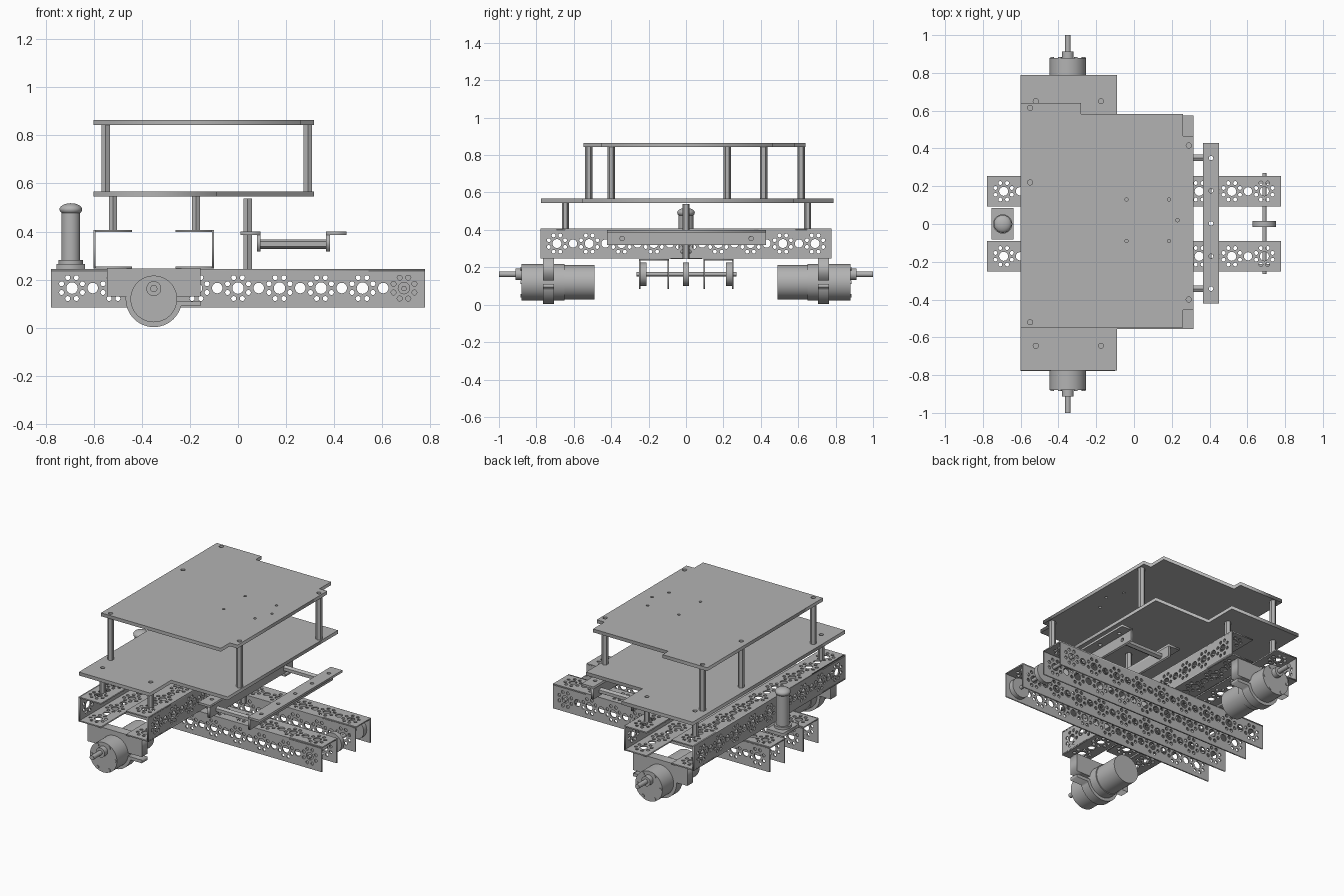
import bpy, bmesh
from math import sin, cos, pi, radians
from mathutils import Matrix, Vector

cube = bpy.data.objects.get("Cube")
if cube:
    bpy.data.objects.remove(cube, do_unlink=True)

metal = bpy.data.materials.new("grey metal")
metal.use_nodes = True
grey = (0.45, 0.45, 0.45, 1)
metal.diffuse_color = grey
metal.node_tree.nodes["Principled BSDF"].inputs["Base Color"].default_value = grey


def add(name, mesh, matrix=Matrix()):
    ob = bpy.data.objects.new(name, mesh)
    bpy.context.collection.objects.link(ob)
    ob.matrix_world = matrix
    if not mesh.materials:
        mesh.materials.append(metal)
    return ob


def arc(r, start, end, n):
    """Points on an arc, angles in degrees."""
    steps = [radians(start + (end - start) * i / n) for i in range(n + 1)]
    return [(r * cos(a), r * sin(a)) for a in steps]


def plate_mesh(name, outline, holes, thick):
    """Flat sheet centred on local z = 0; holes are (x, y, radius)."""
    curve = bpy.data.curves.new(name, "CURVE")
    curve.dimensions = "2D"
    curve.fill_mode = "BOTH"
    curve.extrude = thick / 2
    loops = [outline]
    for x, y, r in holes:
        n = 16 if r > 0.015 else 10
        loops.append([(x + u, y + v) for u, v in arc(r, 0, 360, n)[:-1]])
    for loop in loops:
        s = curve.splines.new("POLY")
        s.points.add(len(loop) - 1)
        for p, (x, y) in zip(s.points, loop):
            p.co = (x, y, 0, 1)
        s.use_cyclic_u = True
    tmp = bpy.data.objects.new(name, curve)
    bpy.context.collection.objects.link(tmp)
    deps = bpy.context.evaluated_depsgraph_get()
    mesh = bpy.data.meshes.new_from_object(tmp.evaluated_get(deps))
    bpy.data.objects.remove(tmp)
    bpy.data.curves.remove(curve)
    bm = bmesh.new()
    bm.from_mesh(mesh)
    bmesh.ops.remove_doubles(bm, verts=bm.verts, dist=1e-5)
    bmesh.ops.recalc_face_normals(bm, faces=bm.faces)
    bm.to_mesh(mesh)
    bm.free()
    mesh.materials.clear()
    return mesh


def rect(x0, x1, y0, y1):
    return [(x0, y0), (x1, y0), (x1, y1), (x0, y1)]


def box(name, x0, x1, y0, y1, z0, z1):
    return add(name, plate_mesh(name, rect(x0, x1, y0, y1), [], z1 - z0),
               Matrix.Translation((0, 0, (z0 + z1) / 2)))


def rod(name, a, b, r, sides=32):
    """Cylinder from point a to point b; six sides stay faceted."""
    a, b = Vector(a), Vector(b)
    bm = bmesh.new()
    bmesh.ops.create_cone(bm, cap_ends=True, segments=sides, radius1=r,
                          radius2=r, depth=(b - a).length)
    mesh = bpy.data.meshes.new(name)
    bm.to_mesh(mesh)
    bm.free()
    if sides > 6:
        mesh.shade_smooth()
        mesh.set_sharp_from_angle(angle=radians(35))
    turn = (b - a).to_track_quat("Z", "Y").to_matrix().to_4x4()
    return add(name, mesh, Matrix.Translation((a + b) / 2) @ turn)


# Perforated U channel, made once: web on top, two hanging flanges
HALF, W, T, PITCH = 0.777, 0.08, 0.008, 0.1725
holes = []
for k in range(-4, 5):
    x = k * PITCH
    holes.append((x, 0, 0.024))
    holes += [(x + u, v, 0.0105) for u, v in arc(0.047, 22.5, 337.5, 7)]
    if k < 4:
        holes.append((x + PITCH / 2, 0, 0.022))
strip = plate_mesh("channel_strip", rect(-HALF, HALF, -W, W), holes, T)
bm = bmesh.new()
on_edge = Matrix.Rotation(pi / 2, 4, "X")
for place in (Matrix.Translation((0, 0, -T / 2)),
              Matrix.Translation((0, W - T / 2, -W)) @ on_edge,
              Matrix.Translation((0, T / 2 - W, -W)) @ on_edge):
    first = len(bm.verts)
    bm.from_mesh(strip)
    bm.verts.ensure_lookup_table()
    bmesh.ops.transform(bm, matrix=place, verts=bm.verts[first:])
channel = bpy.data.meshes.new("channel")
bm.to_mesh(channel)
bm.free()
bpy.data.meshes.remove(strip)

for side, y in (("left", 0.173), ("right", -0.171)):
    add("lower_channel_" + side, channel, Matrix.Translation((0, y, 0.245)))
for side, x, s in (("rear", -0.6, -1), ("middle", -0.1, 1)):
    turn = Matrix(((0, 0, s), (1, 0, 0), (0, s, 0))).to_4x4()
    add("cross_channel_" + side, channel, Matrix.Translation((x, 0, 0.327)) @ turn)

# Two decks with their standoffs
low_posts = [(x, y) for x in (-0.52, -0.175) for y in (-0.645, 0.65)]
top_posts = [(-0.55, 0.615), (-0.55, 0.22), (-0.55, -0.52), (0.29, 0.415), (0.29, -0.4)]
small = [(-0.04, 0.13), (0.185, 0.13), (0.23, 0.02), (-0.04, -0.09), (0.185, -0.09)]
low_outline = [(-0.6, -0.775), (-0.09, -0.775), (-0.09, -0.557), (0.315, -0.557),
               (0.315, 0.575), (-0.09, 0.575), (-0.09, 0.788), (-0.6, 0.788)]
top_outline = [(-0.6, -0.547), (0.26, -0.547), (0.26, -0.455), (0.315, -0.455),
               (0.315, 0.465), (0.26, 0.465), (0.26, 0.582), (-0.28, 0.582),
               (-0.28, 0.64), (-0.6, 0.64)]
add("lower_deck", plate_mesh("lower_deck", low_outline, [(x, y, 0.014) for x, y in low_posts], 0.022),
    Matrix.Translation((0, 0, 0.556)))
add("upper_deck", plate_mesh("upper_deck", top_outline,
                             [(x, y, 0.014) for x, y in top_posts]
                             + [(x, y, 0.009) for x, y in small], 0.022),
    Matrix.Translation((0, 0, 0.853)))
for x, y in low_posts:
    rod("lower_standoff", (x, y, 0.405), (x, y, 0.547), 0.019, 6)
for x, y in top_posts:
    rod("upper_standoff", (x, y, 0.565), (x, y, 0.844), 0.02, 6)
rod("centre_post", (0.04, 0, 0.245), (0.04, 0, 0.538), 0.02, 6)

# Pair of angle bars joined by two rods
bar_holes = [(0, 0.173 * k, 0.012) for k in range(-2, 3)]
for name, x, s in (("inner", 0.01, 1), ("outer", 0.45, -1)):
    flat = plate_mesh("angle_top", rect(-0.042, 0.042, -0.425, 0.425), bar_holes, 0.014)
    add("angle_bar_top_" + name, flat, Matrix.Translation((x + s * 0.042, 0.003, 0.393)))
    wall = plate_mesh("angle_wall", rect(-0.036, 0.036, -0.425, 0.425),
                      [(0, y, 0.012) for y in (-0.345, 0.345)], 0.016)
    add("angle_bar_wall_" + name, wall, Matrix.Translation((x + s * 0.076, 0.003, 0.354))
        @ Matrix.Rotation(pi / 2, 4, "Y"))
for y in (-0.343, 0.35):
    rod("angle_bar_rod", (0.09, y, 0.348), (0.368, y, 0.348), 0.02, 6)

# Axle and rollers at the channel ends
AX, AZ = 0.69, 0.163
rod("axle", (AX, -0.265, AZ), (AX, 0.27, AZ), 0.011, 16)
for y, w in ((0, 0.015), (-0.228, 0.016), (0.23, 0.016)):
    rod("roller", (AX, y - w, AZ), (AX, y + w, AZ), 0.063)

# Upright handle on its base
HX = -0.695
box("handle_base", -0.755, -0.637, -0.082, 0.085, 0.245, 0.266)
rod("handle_collar", (HX, 0, 0.266), (HX, 0, 0.282), 0.051)
rod("handle_stem", (HX, 0, 0.28), (HX, 0, 0.49), 0.039)
bm = bmesh.new()
bmesh.ops.create_uvsphere(bm, u_segments=32, v_segments=16, radius=0.047,
                          matrix=Matrix.Diagonal((1, 1, 0.55, 1)))
knob = bpy.data.meshes.new("handle_knob")
bm.to_mesh(knob)
bm.free()
knob.shade_smooth()
add("handle_knob", knob, Matrix.Translation((HX, 0, 0.492)))

# Motors in split clamps, one at each end
MX, MZ = -0.35, 0.12
clamp = ([(0.195, 0.01), (0.195, 0.127), (-0.195, 0.127), (-0.195, 0.01)]
         + arc(0.117, 175, 345, 28) + [(0.195, -0.03), (0.195, -0.01)]
         + arc(0.096, -6, -354, 48))
for s in (-1, 1):
    side = "front" if s < 0 else "back"

    def turned(name, y0, y1, r, dx=0, dz=0, sides=32):
        rod(name + "_" + side, (MX + dx, s * y0, MZ + dz), (MX + dx, s * y1, MZ + dz), r, sides)

    add("motor_clamp_" + side, plate_mesh("motor_clamp", clamp, [], 0.06),
        Matrix.Translation((MX, s * 0.735, MZ)) @ on_edge)
    turned("motor_can", 0.49, 0.65, 0.091, sides=48)
    turned("motor_gearbox", 0.65, 0.88, 0.097, sides=48)
    turned("motor_boss", 0.88, 0.912, 0.031, dz=0.043)
    turned("motor_shaft", 0.912, 1.0, 0.015, dz=0.043, sides=16)
    for u, v in arc(0.083, 0, 300, 5):
        turned("motor_screw", 0.88, 0.884, 0.01, u, v, 12)
